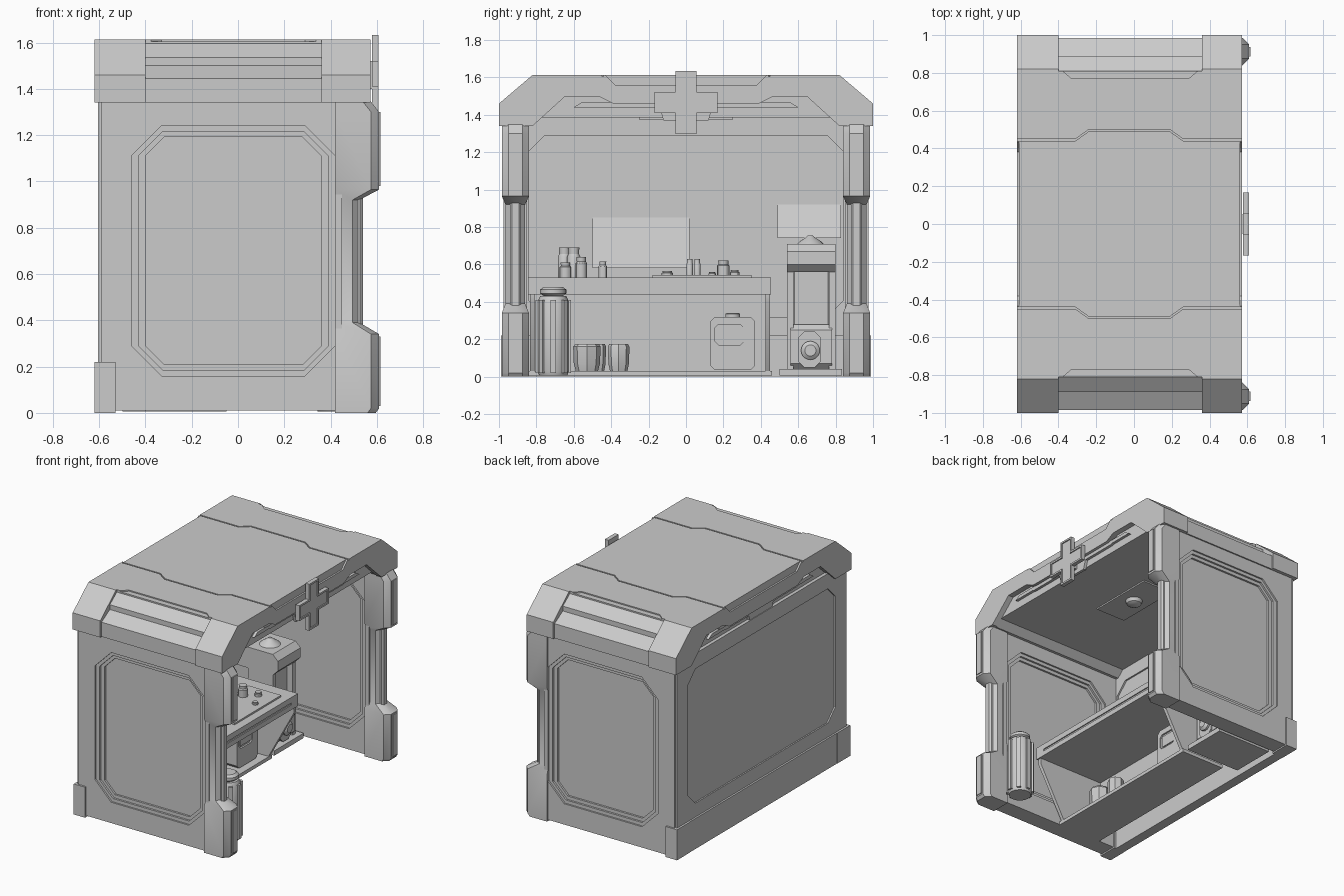
import bpy, bmesh, math
from mathutils import Matrix, Vector

if "Cube" in bpy.data.objects:
    bpy.data.objects.remove(bpy.data.objects["Cube"])

grey = bpy.data.materials.new("light_grey")
grey.use_nodes = True
grey.diffuse_color = (0.6, 0.6, 0.6, 1)
grey.node_tree.nodes["Principled BSDF"].inputs["Base Color"].default_value = (0.6, 0.6, 0.6, 1)
parts = []


def finish(name, bm):
    bmesh.ops.recalc_face_normals(bm, faces=bm.faces)
    me = bpy.data.meshes.new(name)
    bm.to_mesh(me)
    bm.free()
    me.materials.append(grey)
    ob = bpy.data.objects.new(name, me)
    bpy.context.collection.objects.link(ob)
    parts.append(ob)
    return ob


def loft(name, rings):
    bm = bmesh.new()
    loops = [[bm.verts.new(p) for p in ring] for ring in rings]
    for a, b in zip(loops, loops[1:]):
        for i in range(len(a)):
            j = (i + 1) % len(a)
            bm.faces.new((a[i], a[j], b[j], b[i]))
    bm.faces.new(loops[0][::-1])
    bm.faces.new(loops[-1])
    return finish(name, bm)


def prism(name, axis, pts, a, b):
    """Extrude a 2D outline along an axis from a to b."""
    put = {"x": lambda p, t: (t, p[0], p[1]),
           "y": lambda p, t: (p[0], t, p[1]),
           "z": lambda p, t: (p[0], p[1], t)}[axis]
    return loft(name, [[put(p, t) for p in pts] for t in (a, b)])


def octagon(u0, u1, v0, v1, c):
    return [(u0 + c, v0), (u1 - c, v0), (u1, v0 + c), (u1, v1 - c),
            (u1 - c, v1), (u0 + c, v1), (u0, v1 - c), (u0, v0 + c)]


def rect(u0, u1, v0, v1):
    return [(u0, v0), (u1, v0), (u1, v1), (u0, v1)]


def box(name, x0, x1, y0, y1, z0, z1):
    return prism(name, "z", rect(x0, x1, y0, y1), z0, z1)


def lathe(name, x, y, profile, n=20):
    """Turned part from (radius, z) pairs."""
    return loft(name, [[(x + r * math.cos(math.tau * i / n),
                         y + r * math.sin(math.tau * i / n), z)
                        for i in range(n)] for r, z in profile])


def cut(target, cutter):
    mod = target.modifiers.new("cut", "BOOLEAN")
    mod.operation, mod.solver, mod.object = "DIFFERENCE", "EXACT", cutter
    dg = bpy.context.evaluated_depsgraph_get()
    me = bpy.data.meshes.new_from_object(target.evaluated_get(dg))
    target.modifiers.clear()
    target.data = me
    parts.remove(cutter)
    bpy.data.objects.remove(cutter)


def mirrored(pts):
    return pts + [(-u, v) for u, v in reversed(pts)]


def plan(s, x1, y0, y1, c):
    return [(0.42, s * y0), (x1 - c, s * y0), (x1, s * (y0 + c)),
            (x1, s * (y1 - c)), (x1 - c, s * y1), (0.42, s * y1)]


# End walls with stepped panels on both faces, and pillars beside the opening
for s, tag in ((-1, "front"), (1, "back")):
    wall = box(tag + "_wall", -0.59, 0.45, *sorted((s * 0.85, s * 0.975)), 0.01, 1.36)
    for inset, depth in ((0, 0.012), (0.03, 0.026), (0.06, 0.04)):
        outline = octagon(-0.46 + inset, 0.42 - inset, 0.16 + inset * 0.8,
                          1.24 - inset * 0.8, 0.13 - inset * 0.8)
        cut(wall, prism("c", "y", outline, s * (0.975 - depth), s * 1.1))
        cut(wall, prism("c", "y", outline, s * 0.7, s * (0.85 + depth)))
    wide, slim = (0.84, 0.985, 0.035), (0.86, 0.965, 0.03)
    rings = [(0, 0.595, wide), (0.02, 0.61, wide), (0.34, 0.61, wide), (0.39, 0.525, slim),
             (0.92, 0.525, slim), (0.965, 0.61, wide), (1.3, 0.61, wide), (1.35, 0.57, wide)]
    loft(tag + "_pillar", [[(px, py, z) for px, py in plan(s, x, *w)] for z, x, w in rings])
    for z0, z1 in ((0.03, 0.33), (0.98, 1.3)):
        box(tag + "_pillar_strip", 0.6, 0.616, s * 0.912 - 0.025, s * 0.912 + 0.025, z0, z1)
    prism(tag + "_pillar_light", "z", octagon(0.5, 0.54, s * 0.912 - 0.03, s * 0.912 + 0.03, 0.012),
          0.38, 0.93)
    box(tag + "_corner_post", -0.62, -0.53, *sorted((s * 0.84, s * 0.988)), 0, 0.22)

# Rear wall with shallow panels on both faces and a skirting
rear = box("rear_wall", -0.605, -0.555, -0.965, 0.965, 0.01, 1.4)
for a, b in ((-0.7, -0.595), (-0.567, -0.5)):
    cut(rear, prism("c", "x", octagon(-0.84, 0.84, 0.32, 1.29, 0.085), a, b))
box("rear_skirting", -0.618, -0.545, -0.9, 0.9, 0, 0.22)

# Roof: core shell plus raised side trims
top_edge = [(-1, 1.34), (-1, 1.46), (-0.82, 1.613)]
roof = prism("roof", "x", mirrored(top_edge) + [(0.83, 1.34), (0.78, 1.385),
             (-0.78, 1.385), (-0.83, 1.34)], -0.58, 0.53)
lower_edge = [(0.82, 1.34), (0.65, 1.495), (0.46, 1.495), (0.39, 1.46)]
lower_edge += [(-u, v) for u, v in reversed(lower_edge)]
trims = [prism("roof_trim", "x", mirrored(top_edge) + lower_edge, a, b)
         for a, b in ((0.53, 0.572), (-0.62, -0.58))]
for trim, x0, x1 in ((trims[0], 0.56, 0.6), (trims[1], -0.65, -0.608)):
    cut(trim, prism("c", "x", [(-0.45, 1.63), (-0.38, 1.56), (0.38, 1.56), (0.45, 1.63)], x0, x1))
for x0, x1 in ((0.53, 0.55), (-0.6, -0.58)):
    prism("roof_side_beam", "x", mirrored([(-0.6, 1.44), (-0.56, 1.465), (-0.48, 1.465),
          (-0.41, 1.435), (-0.14, 1.435), (-0.12, 1.37)]), x0, x1)

# Sloped end recesses and zigzag seams in the roof
for s in (-1, 1):
    recess = [(1.02, 1.3), (0.985, 1.3), (0.985, 1.445), (0.89, 1.5),
              (0.89, 1.535), (0.81, 1.595), (0.81, 1.65), (1.02, 1.65)]
    cut(roof, prism("c", "x", [(s * u, v) for u, v in recess], -0.4, 0.36))
    cut(roof, prism("c", "z", [(-0.4, s * 0.83), (-0.33, s * 0.77), (0.29, s * 0.77),
                               (0.36, s * 0.83)], 1.605, 1.65))
    path = [(-0.7, 0.44), (-0.31, 0.44), (-0.24, 0.49), (0.19, 0.49), (0.26, 0.44), (0.7, 0.44)]
    seam = [(u, s * v) for u, v in path] + [(u, s * (v + 0.01)) for u, v in reversed(path)]
    for piece in [roof] + trims:
        cut(piece, prism("c", "z", seam, 1.605, 1.65))


# Cross sign with a raised rim
def cross(arm, w):
    q = [(w, arm), (w, w), (arm, w)]
    return [(u, v + 1.465) for u, v in
            q + [(u, -v) for u, v in q[::-1]] + [(-u, -v) for u, v in q] +
            [(-u, v) for u, v in q[::-1]]]


sign = prism("cross_sign", "x", cross(0.168, 0.056), 0.578, 0.608)
cut(sign, prism("c", "x", cross(0.155, 0.043), 0.6, 0.65))
box("sign_mount", 0.53, 0.58, -0.05, 0.05, 1.4, 1.52)

# Ceiling lamp
box("lamp_plate", -0.12, 0.12, -0.25, 0.25, 1.375, 1.39)
lathe("ceiling_lamp", 0, 0, [(0.03, 1.34), (0.05, 1.35), (0.06, 1.38)])

# Counter with slanted ends, back panel and lower shelf
counter = box("counter_top", -0.56, 0.16, -0.845, 0.455, 0.44, 0.53)
cut(counter, box("c", 0.152, 0.2, -0.77, 0.38, 0.475, 0.49))
for y in (-0.835, 0.425):
    prism("counter_end", "y", [(0.15, 0.45), (0.15, 0.4), (-0.06, 0.02), (-0.39, 0.02),
                               (-0.45, 0.45)], y, y + 0.025)
box("counter_back", -0.4, -0.38, -0.835, 0.45, 0.02, 0.45)
box("lower_shelf", -0.4, -0.05, -0.85, 0.46, 0.005, 0.03)

# Canister and bags on the lower shelf
can = prism("canister", "x", octagon(0.13, 0.37, 0.035, 0.32, 0.025), -0.3, -0.1)
cut(can, prism("c", "x", octagon(0.155, 0.31, 0.17, 0.28, 0.02), -0.112, 0))
box("canister_label", -0.2, -0.104, 0.175, 0.33, 0.185, 0.265)
lathe("canister_cap", -0.2, 0.25, [(0.04, 0.31), (0.04, 0.335), (0.03, 0.34)])
for x, y, r in ((-0.14, -0.53, 0.07), (-0.25, -0.48, 0.05), (-0.14, -0.36, 0.055)):
    lathe("shelf_bag", x, y, [(r * 0.85, 0.03), (r, 0.07), (r * 1.05, 0.16), (r * 0.9, 0.175)], 8)

# Ribbed bin near the opening
lathe("bin_body", 0.42, -0.71, [(0.075, 0.005), (0.085, 0.03), (0.085, 0.4), (0.07, 0.43)], 16)
for i in range(8):
    rib = box("bin_rib", 0.078, 0.094, -0.014, 0.014, 0.02, 0.41)
    rib.data.transform(Matrix.Translation((0.42, -0.71, 0)) @ Matrix.Rotation(i * math.pi / 4, 4, "Z"))
lathe("bin_lid", 0.42, -0.71, [(0.05, 0.43), (0.07, 0.445), (0.07, 0.465), (0.05, 0.48)], 16)

# Pots and bottles on the counter
for x, y, r, h in ((-0.2, -0.645, 0.03, 0.08), (-0.25, -0.6, 0.035, 0.16), (-0.3, -0.65, 0.035, 0.16),
                   (-0.1, -0.56, 0.03, 0.11), (-0.15, -0.445, 0.022, 0.085), (0, -0.1, 0.03, 0.035),
                   (-0.2, 0.02, 0.018, 0.1), (-0.2, 0.06, 0.018, 0.1), (-0.1, 0.2, 0.033, 0.09),
                   (0.04, 0.14, 0.02, 0.03), (-0.02, 0.26, 0.025, 0.04)):
    z = 0.53
    lathe("pot", x, y, [(r, z), (r, z + h * 0.7), (r * 0.8, z + h * 0.78), (r * 0.85, z + h)], 12)
box("tray", -0.16, 0.1, -0.18, 0.35, 0.53, 0.542)

# Wall posters and tilted screens
box("poster_wide", -0.57, -0.56, -0.77, -0.43, 0.9, 1.09)
box("poster_tall", -0.57, -0.56, 0.12, 0.32, 0.83, 1.08)
for y0, y1, z0, z1 in ((-0.5, 0.02, 0.58, 0.85), (0.49, 0.83, 0.74, 0.92)):
    prism("tilted_panel", "y", [(-0.57, z0), (-0.49, z0), (-0.56, z1), (-0.57, z1)], y0, y1)

# Dispenser machine
box("machine_base", -0.5, -0.06, 0.5, 0.835, 0.005, 0.04)
prism("machine_body", "z", octagon(-0.46, -0.14, 0.55, 0.79, 0.03), 0.04, 0.6)
prism("machine_head", "y", octagon(-0.46, -0.06, 0.56, 0.71, 0.04), 0.54, 0.8)
prism("machine_lower", "y", octagon(-0.3, -0.09, 0.04, 0.28, 0.03), 0.56, 0.78)
for y in (0.54, 0.765):
    box("machine_rail", -0.3, -0.1, y, y + 0.035, 0.04, 0.57)
prism("machine_dial_plate", "x", octagon(0.6, 0.72, 0.05, 0.24, 0.03), -0.1, -0.08)
dial = lathe("machine_dial", 0, 0, [(0.05, 0), (0.05, 0.02), (0.03, 0.035)])
dial.data.transform(Matrix.Translation((-0.085, 0.665, 0.14)) @ Matrix.Rotation(math.pi / 2, 4, "Y"))
lathe("machine_dome", -0.21, 0.665, [(0.075, 0.69), (0.075, 0.705), (0.055, 0.725), (0.03, 0.74), (0.012, 0.755)])

# Smooth rounded parts, keep sharp edges
bpy.ops.object.select_all(action="DESELECT")
for ob in parts:
    ob.select_set(True)
bpy.context.view_layer.objects.active = parts[0]
bpy.ops.object.shade_smooth_by_angle(angle=math.radians(30))
